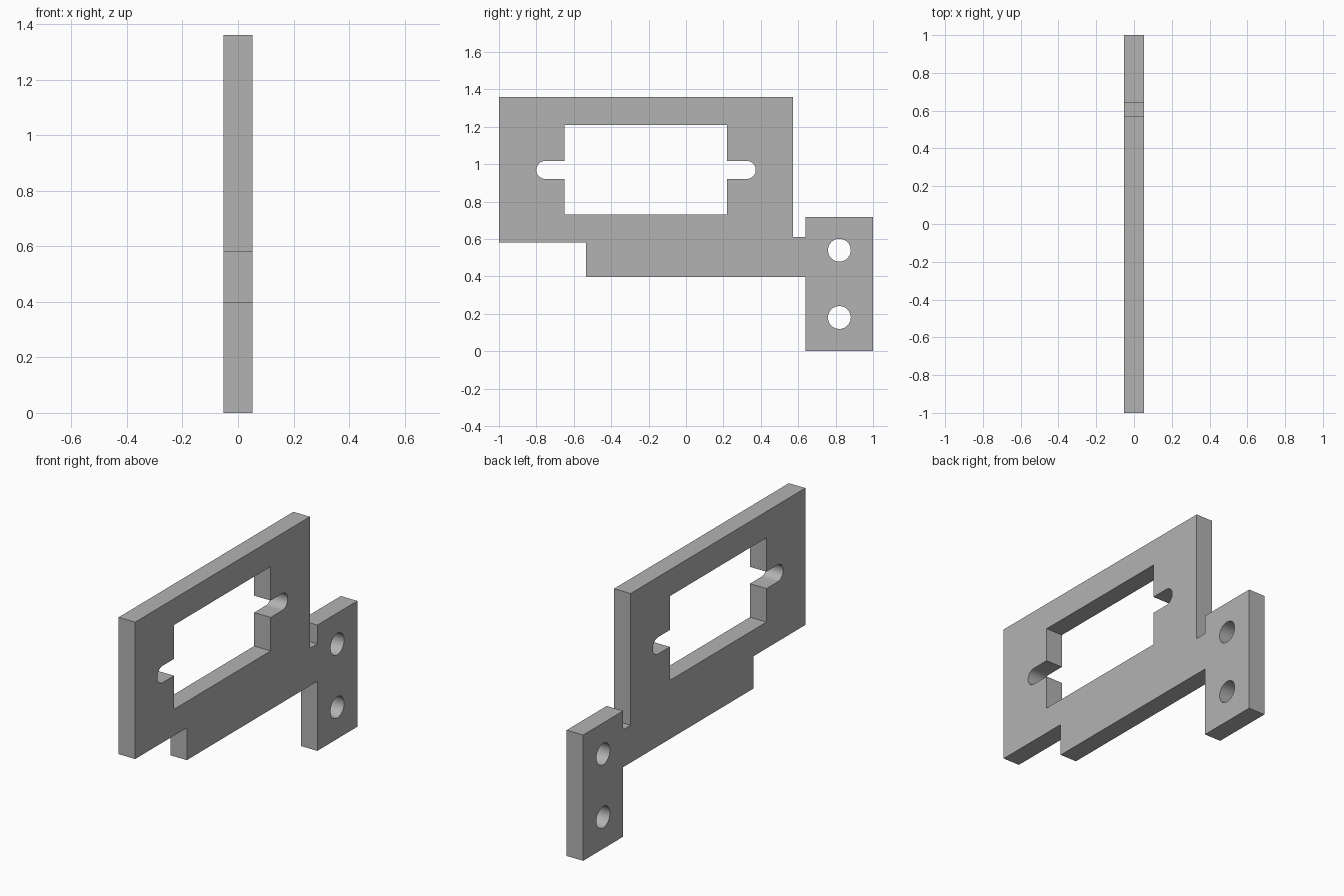
import bpy, bmesh
from math import pi, sin, cos
from mathutils import Matrix

cube = bpy.data.objects.get("Cube")
if cube:
    bpy.data.objects.remove(cube, do_unlink=True)

HALF_THICKNESS = 0.052

grey = bpy.data.materials.new("plain_grey")
grey.use_nodes = True
colour = (0.45, 0.45, 0.45, 1)
grey.diffuse_color = colour
grey.node_tree.nodes["Principled BSDF"].inputs["Base Color"].default_value = colour


def arc(y, z, r, start, sweep, steps):
    """Points on an arc, including both ends."""
    return [(y + r * cos(start + sweep * i / steps),
             z + r * sin(start + sweep * i / steps)) for i in range(steps + 1)]


# Outer profile: main panel, lower step, neck and mounting tab
outline = [(-1, 0.58), (-0.535, 0.58), (-0.535, 0.396), (0.64, 0.396),
           (0.64, 0), (1, 0), (1, 0.717), (0.64, 0.717),
           (0.64, 0.61), (0.573, 0.61), (0.573, 1.36), (-1, 1.36)]

# Window with a round-ended slot on each side
y0, y1, z0, z1 = -0.65, 0.22, 0.73, 1.21
slot_z, slot_r = 0.969, 0.048
slot_left, slot_right = -0.801 + slot_r, 0.373 - slot_r
window = [(y0, z0), (y1, z0), (y1, slot_z - slot_r)]
window += arc(slot_right, slot_z, slot_r, -pi / 2, pi, 16)
window += [(y1, slot_z + slot_r), (y1, z1), (y0, z1), (y0, slot_z + slot_r)]
window += arc(slot_left, slot_z, slot_r, pi / 2, pi, 16)
window += [(y0, slot_z - slot_r)]

# Two screw holes in the tab
holes = [arc(0.82, z, 0.061, 0, 2 * pi, 40)[:-1] for z in (0.18, 0.54)]

# Fill the profile with its holes, then extrude through the thickness
bm = bmesh.new()
edges = []
for loop in [outline, window] + holes:
    verts = [bm.verts.new((-HALF_THICKNESS, y, z)) for y, z in loop]
    edges += [bm.edges.new((a, b)) for a, b in zip(verts, verts[1:] + verts[:1])]
bmesh.ops.triangle_fill(bm, edges=edges, use_beauty=True, normal=(1, 0, 0))
result = bmesh.ops.extrude_face_region(bm, geom=bm.faces[:], use_keep_orig=True)
moved = [g for g in result["geom"] if isinstance(g, bmesh.types.BMVert)]
bmesh.ops.translate(bm, verts=moved, vec=(2 * HALF_THICKNESS, 0, 0))
bmesh.ops.recalc_face_normals(bm, faces=bm.faces[:])

mesh = bpy.data.meshes.new("mounting_plate")
bm.to_mesh(mesh)
bm.free()
mesh.materials.append(grey)
plate = bpy.data.objects.new("mounting_plate", mesh)
bpy.context.collection.objects.link(plate)

# Smooth hole walls, sharp plate edges
bpy.context.view_layer.objects.active = plate
plate.select_set(True)
bpy.ops.object.shade_smooth_by_angle(angle=pi / 6)
